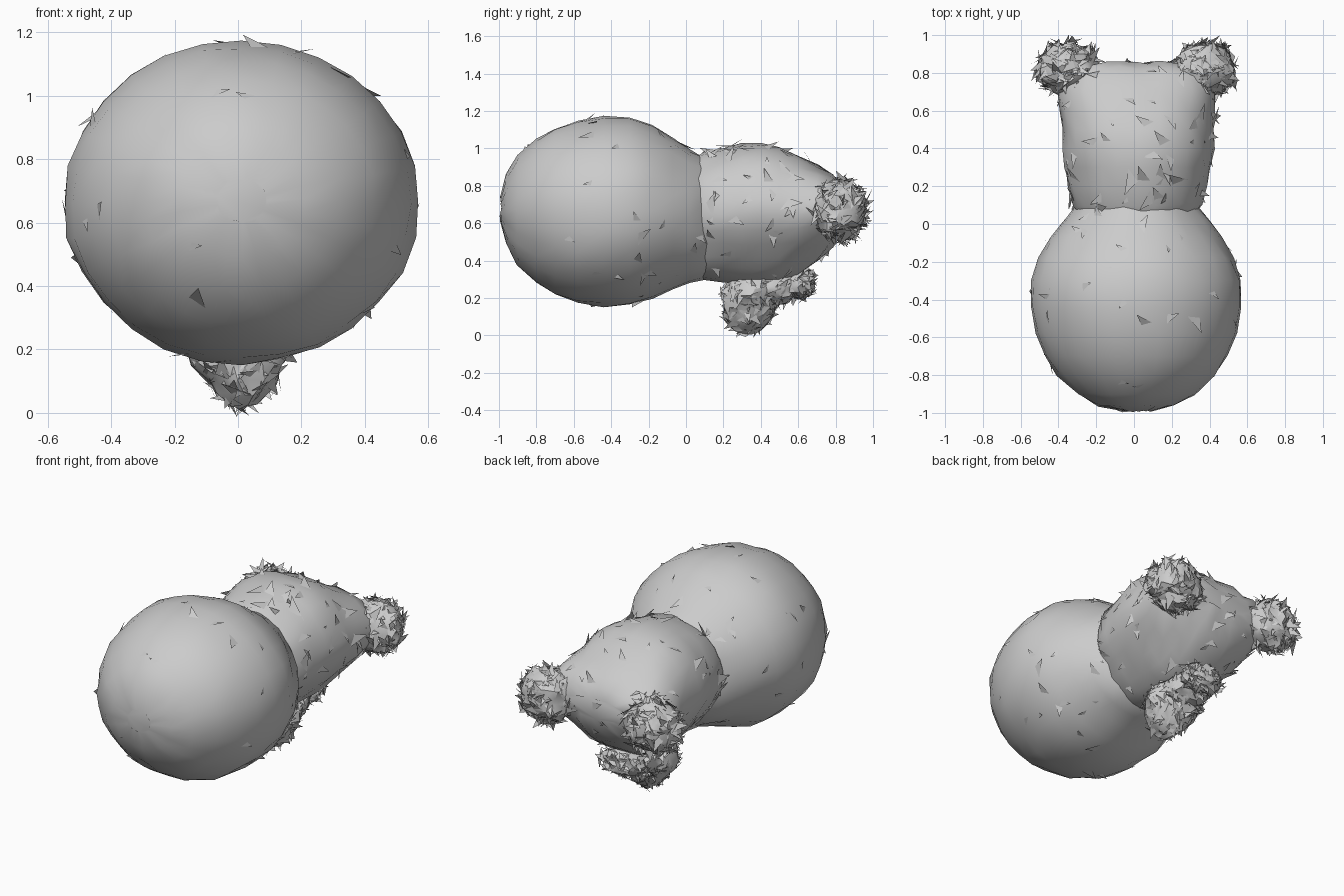
import bpy, bmesh, math, random
from mathutils import Vector

if "Cube" in bpy.data.objects:
    bpy.data.objects.remove(bpy.data.objects["Cube"])
rng = random.Random(4)

grey = bpy.data.materials.new("plain grey")
grey.use_nodes = True
colour = (0.6, 0.6, 0.6, 1)
grey.diffuse_color = colour
grey.node_tree.nodes["Principled BSDF"].inputs["Base Color"].default_value = colour


def rand_vec():
    return Vector([rng.uniform(-1, 1) for _ in range(3)])


def add_shards(bm, count, size, lift):
    """Scatter thin torn triangles that rise slightly off the surface."""
    faces = list(bm.faces)
    weights = [f.calc_area() for f in faces]
    for face in rng.choices(faces, weights, k=count):
        n = face.normal.copy()
        along = rand_vec().cross(n).normalized()
        side = n.cross(along)
        s = size * rng.uniform(0.5, 1.2)
        base = face.calc_center_median() - n * 0.008
        points = (base - along * s * 0.5, base + side * s * 0.45,
                  base + along * s * 0.6 + n * lift * rng.uniform(0.3, 1.2))
        bm.faces.new([bm.verts.new(p) for p in points])


def finish(name, bm, jitter, shards, size, lift, angle):
    bm.normal_update()
    for v in bm.verts:
        v.co += v.normal * rng.uniform(-jitter, jitter) + rand_vec() * jitter * 0.4
    bm.normal_update()
    add_shards(bm, shards, size, lift)
    mesh = bpy.data.meshes.new(name)
    bm.to_mesh(mesh)
    bm.free()
    mesh.materials.append(grey)
    obj = bpy.data.objects.new(name, mesh)
    bpy.context.collection.objects.link(obj)
    bpy.ops.object.select_all(action="DESELECT")
    obj.select_set(True)
    bpy.context.view_layer.objects.active = obj
    bpy.ops.object.shade_smooth_by_angle(angle=math.radians(angle))


def ball(centre, radii):
    bm = bmesh.new()
    bmesh.ops.create_icosphere(bm, subdivisions=3, radius=1)
    for v in bm.verts:
        v.co = Vector(c + r * p for c, r, p in zip(centre, radii, v.co))
    return bm


def loft(rings, shift, power, taper, sides=28):
    """Skin rings (y, half width, bottom, top); taper narrows the underside."""
    bm = bmesh.new()
    loops = []
    for y, half, low, high in rings:
        loop = []
        for i in range(sides):
            a = math.tau * i / sides
            c, s = math.cos(a), math.sin(a)
            x = half * math.copysign(abs(c) ** power, c) * (1 + taper * min(s, 0))
            z = (low + high) / 2 + s * (high - low) / 2
            loop.append(bm.verts.new((x + shift, y, z)))
        loops.append(loop)
    for a, b in zip(loops, loops[1:]):
        for i in range(sides):
            j = (i + 1) % sides
            bm.faces.new((a[i], b[i], b[j], a[j]))
    bm.faces.new(loops[0])
    bm.faces.new(loops[-1])
    bmesh.ops.recalc_face_normals(bm, faces=bm.faces)
    return bm


# Large egg-shaped body running into the neck
body = loft([(-0.99, 0.08, 0.6, 0.74), (-0.96, 0.2, 0.49, 0.86), (-0.9, 0.31, 0.38, 0.96),
             (-0.8, 0.42, 0.28, 1.05), (-0.7, 0.485, 0.215, 1.11), (-0.58, 0.535, 0.17, 1.15),
             (-0.44, 0.56, 0.155, 1.175), (-0.3, 0.555, 0.16, 1.17), (-0.18, 0.515, 0.2, 1.125),
             (-0.07, 0.45, 0.245, 1.06), (0.02, 0.385, 0.28, 0.995), (0.09, 0.33, 0.3, 0.96),
             (0.14, 0.27, 0.34, 0.92)], 0.012, 1, 0)
finish("body", body, 0.006, 60, 0.13, 0.03, 40)

# Head, narrower underneath
head = loft([(0.04, 0.3, 0.33, 0.94), (0.1, 0.345, 0.3, 0.97), (0.2, 0.365, 0.29, 0.99),
             (0.3, 0.385, 0.28, 1.02), (0.4, 0.4, 0.27, 1.03), (0.5, 0.405, 0.28, 1.01),
             (0.6, 0.41, 0.32, 0.97), (0.7, 0.42, 0.39, 0.91), (0.78, 0.41, 0.47, 0.86),
             (0.83, 0.34, 0.55, 0.81), (0.855, 0.2, 0.62, 0.75)], 0.02, 0.85, 0.32)
finish("head", head, 0.01, 120, 0.13, 0.04, 40)

# Ragged ears, pressed into the back corners of the head
for name, x in (("left_ear", 0.375), ("right_ear", -0.345)):
    ear = ball((x, 0.82, 0.67), (0.165, 0.14, 0.155))
    finish(name, ear, 0.014, 230, 0.1, 0.04, 30)

# Ragged snout, wide at the top and pointed downwards
snout = ball((0, 0.35, 0.2), (0.17, 0.15, 0.19))
for v in snout.verts:
    depth = max(0, (0.2 - v.co.z) / 0.19)
    v.co.x = v.co.x * (1 - 0.5 * depth) + 0.015 * depth
    v.co.y -= 0.03 * depth
finish("snout", snout, 0.012, 210, 0.09, 0.03, 30)

# Ragged chin behind the snout, and the bridge joining the two
chin = ball((0, 0.61, 0.275), (0.14, 0.075, 0.08))
finish("chin", chin, 0.012, 130, 0.08, 0.03, 30)
bridge = ball((0, 0.47, 0.26), (0.14, 0.15, 0.1))
finish("mouth_bridge", bridge, 0.012, 110, 0.08, 0.03, 30)
